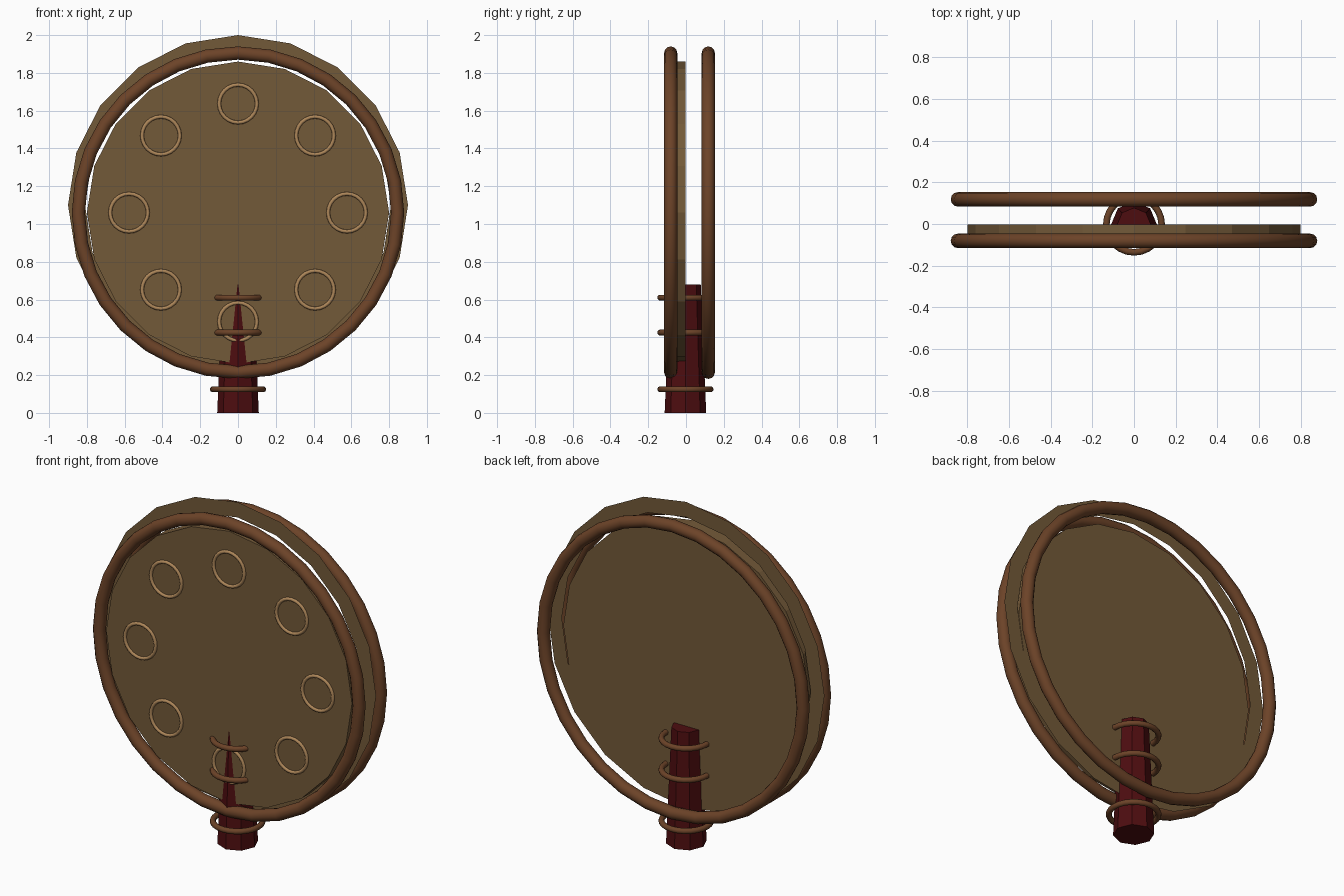
import bpy, bmesh, math
from mathutils import Matrix

cube = bpy.data.objects.get("Cube")
if cube:
    bpy.data.objects.remove(cube, do_unlink=True)


def material(name, rgb):
    m = bpy.data.materials.new(name)
    m.use_nodes = True
    col = (*rgb, 1)
    m.diffuse_color = col
    m.node_tree.nodes["Principled BSDF"].inputs["Base Color"].default_value = col
    return m


hide = material("tan hide", (0.17, 0.10, 0.04))
wood = material("brown wood", (0.15, 0.056, 0.021))
brass = material("pale tan", (0.42, 0.24, 0.10))
red = material("dark red", (0.075, 0.004, 0.005))

MID = -0.003      # plane of the hide's back face
HUB = 1.06        # height of the hoop centre
UPRIGHT = (math.pi / 2, 0, 0)


def finish(name, mat, smooth=False):
    ob = bpy.context.object
    ob.name = name
    ob.data.materials.append(mat)
    if smooth:
        bpy.ops.object.shade_smooth_by_angle(angle=math.radians(50))
    return ob


def ring(name, loc, major, minor, mat, rot=(0, 0, 0), segs=24, sides=10):
    bpy.ops.mesh.primitive_torus_add(location=loc, rotation=rot, major_radius=major,
                                     minor_radius=minor, major_segments=segs,
                                     minor_segments=sides)
    return finish(name, mat, True)


# Stretched hide disc
bpy.ops.mesh.primitive_cylinder_add(vertices=20, radius=0.8, depth=0.08,
                                    location=(0, MID - 0.04, HUB), rotation=UPRIGHT)
finish("hide_disc", hide)

# Flat outer rim, a thin sheet set slightly higher than the disc
bm = bmesh.new()
loops = []
for r in (0.81, 0.9):
    loops.append(bmesh.ops.create_circle(bm, segments=20, radius=r)["verts"])
inner, outer = loops
for i in range(20):
    j = (i + 1) % 20
    bm.faces.new((inner[i], outer[i], outer[j], inner[j]))
bm.transform(Matrix.Translation((0, MID + 0.001, 1.1)) @ Matrix.Rotation(math.pi / 2, 4, "X"))
mesh = bpy.data.meshes.new("outer_rim")
bm.to_mesh(mesh)
bm.free()
mesh.materials.append(hide)
rim = bpy.data.objects.new("outer_rim", mesh)
bpy.context.collection.objects.link(rim)

# Front and back hoops
for name, y in (("front_hoop", -0.081), ("back_hoop", 0.118)):
    ring(name, (0, y, HUB), 0.845, 0.035, wood, UPRIGHT, segs=32, sides=12)

# Eight small rings around the front face
for i in range(8):
    a = i * math.pi / 4
    ring(f"face_ring_{i + 1}", (0.577 * math.cos(a), MID - 0.08, HUB + 0.577 * math.sin(a)),
         0.1, 0.01, brass, UPRIGHT, sides=8)

# Tapered octagonal handle
bpy.ops.mesh.primitive_cone_add(vertices=8, radius1=0.11, radius2=0.081, depth=0.68,
                                location=(0, MID, 0.34))
finish("handle", red)

# Bands around the handle
for i, z in enumerate((0.125, 0.425, 0.61)):
    ring(f"handle_band_{i + 1}", (0, MID, z), 0.133, 0.016, wood)
